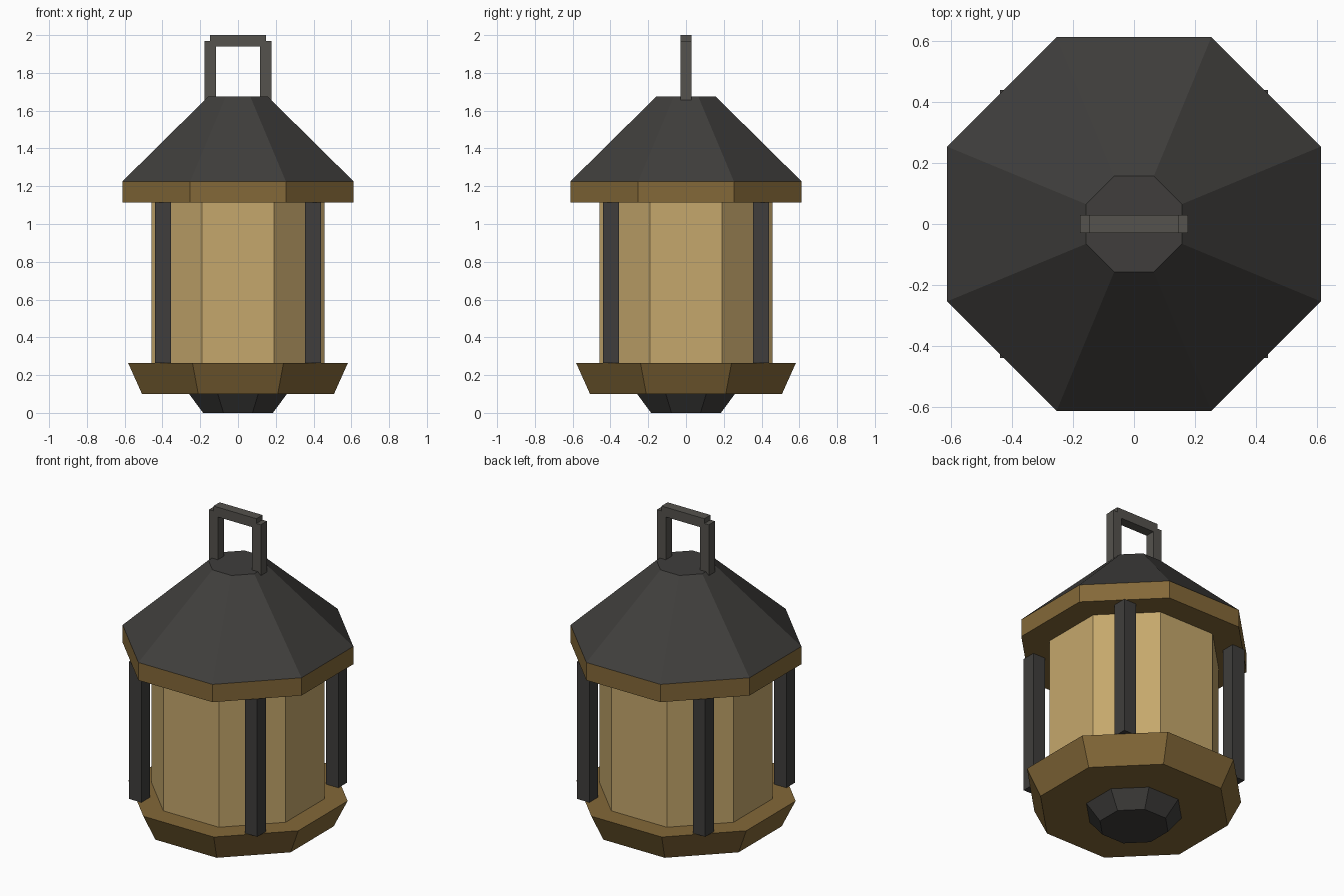
import bpy, bmesh
from math import pi, sin, cos

if "Cube" in bpy.data.objects:
    bpy.data.objects.remove(bpy.data.objects["Cube"])


def material(name, rgb):
    m = bpy.data.materials.new(name)
    m.diffuse_color = (*rgb, 1)
    m.use_nodes = True
    m.node_tree.nodes["Principled BSDF"].inputs["Base Color"].default_value = m.diffuse_color
    return m


DARK = material("dark_iron", (0.05, 0.048, 0.045))
STEEL = material("handle_steel", (0.09, 0.085, 0.075))
BRASS = material("brass", (0.23, 0.14, 0.04))
GLASS = material("amber_glass", (0.56, 0.39, 0.15))


def finish(name, bm, mat):
    bmesh.ops.recalc_face_normals(bm, faces=bm.faces)
    me = bpy.data.meshes.new(name)
    bm.to_mesh(me)
    bm.free()
    me.materials.append(mat)
    ob = bpy.data.objects.new(name, me)
    bpy.context.collection.objects.link(ob)
    return ob


def octagon(name, z0, z1, r0, r1, mat):
    """Closed eight-sided frustum with flats facing the axes."""
    bm = bmesh.new()
    rings = [[bm.verts.new((r * cos(pi / 8 + i * pi / 4), r * sin(pi / 8 + i * pi / 4), z))
              for i in range(8)] for z, r in ((z0, r0), (z1, r1))]
    for ring in rings:
        bm.faces.new(ring)
    for i in range(8):
        j = (i + 1) % 8
        bm.faces.new((rings[0][i], rings[0][j], rings[1][j], rings[1][i]))
    return finish(name, bm, mat)


def box(name, centre, size, mat):
    bm = bmesh.new()
    bmesh.ops.create_cube(bm, size=1)
    bmesh.ops.scale(bm, vec=size, verts=bm.verts)
    ob = finish(name, bm, mat)
    ob.location = centre
    return ob


# Stacked octagonal body
octagon("foot", 0.0, 0.10, 0.20, 0.28, DARK)
octagon("base_tray", 0.10, 0.265, 0.55, 0.63, BRASS)
octagon("glass_body", 0.265, 1.115, 0.497, 0.497, GLASS)
octagon("roof_rim", 1.115, 1.225, 0.663, 0.663, BRASS)
octagon("roof", 1.225, 1.675, 0.663, 0.17, DARK)

# Four corner posts
for sx, side in ((-1, "left"), (1, "right")):
    for sy, end in ((-1, "front"), (1, "back")):
        box(f"post_{end}_{side}", (sx * 0.397, sy * 0.397, 0.69), (0.085, 0.085, 0.85), DARK)

# Carrying handle
for sx, side in ((-1, "left"), (1, "right")):
    box(f"handle_leg_{side}", (sx * 0.147, 0, 1.81), (0.06, 0.06, 0.32), STEEL)
box("handle_bar", (0, 0, 1.97), (0.294, 0.06, 0.06), STEEL)
